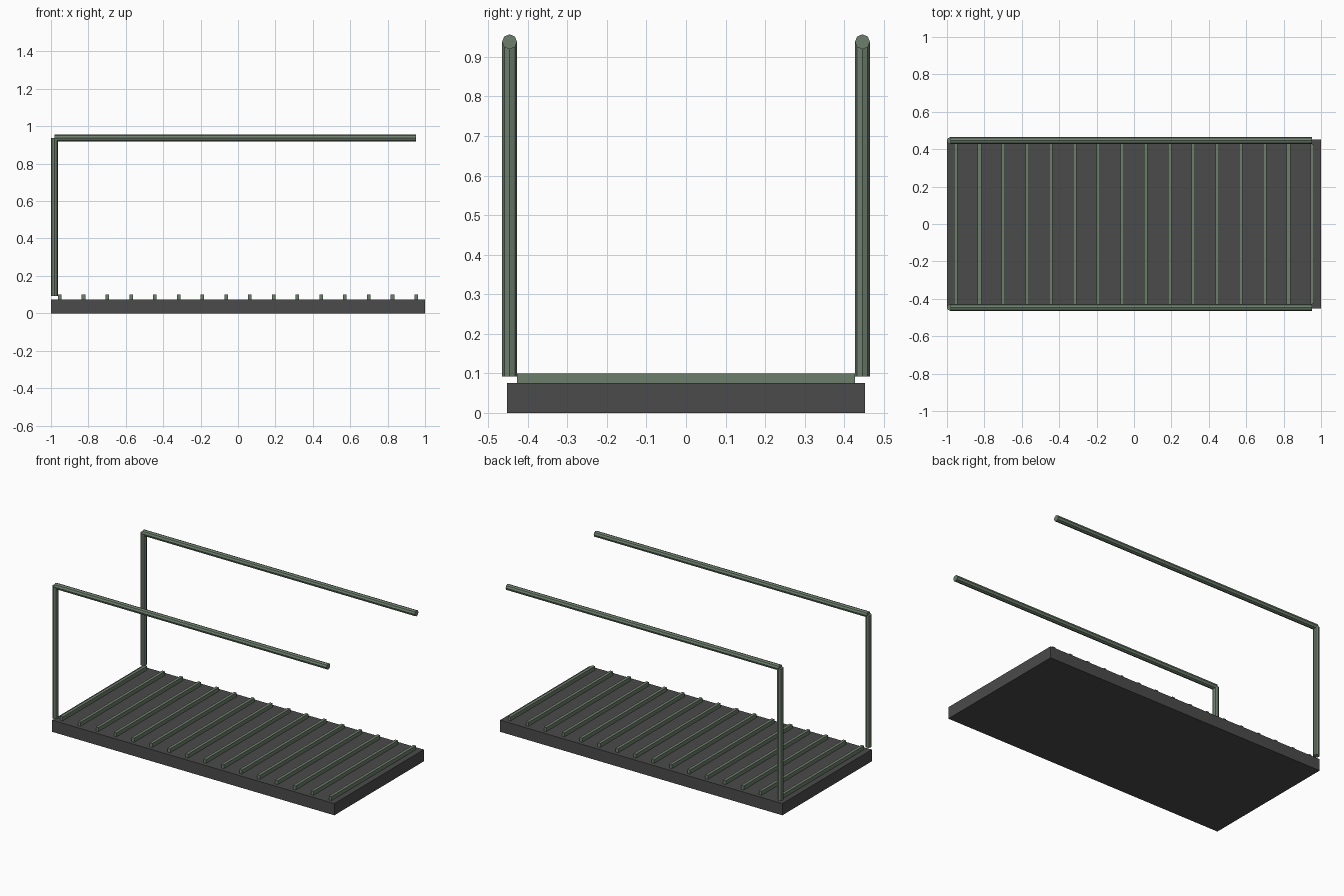
import bpy
import math
from mathutils import Vector

if "Cube" in bpy.data.objects:
    bpy.data.objects.remove(bpy.data.objects["Cube"])


def material(name, rgb):
    m = bpy.data.materials.new(name)
    m.diffuse_color = (*rgb, 1)
    m.use_nodes = True
    m.node_tree.nodes["Principled BSDF"].inputs["Base Color"].default_value = m.diffuse_color
    return m


charcoal = material("charcoal", (0.07, 0.07, 0.07))
green = material("grey green", (0.155, 0.21, 0.155))


def box(name, lo, hi, mat):
    lo, hi = Vector(lo), Vector(hi)
    bpy.ops.mesh.primitive_cube_add(size=1, location=(lo + hi) / 2)
    ob = bpy.context.object
    ob.name = name
    ob.scale = hi - lo
    ob.data.materials.append(mat)


def tube(name, a, b, radius, mat):
    a, b = Vector(a), Vector(b)
    bpy.ops.mesh.primitive_cylinder_add(
        vertices=8, radius=radius, depth=(b - a).length, location=(a + b) / 2)
    ob = bpy.context.object
    ob.name = name
    if abs(b.x - a.x) > 0.01:
        ob.rotation_euler = (0, math.pi / 2, 0)
    ob.data.materials.append(mat)


# Deck slab
box("deck", (-1, -0.453, 0), (1, 0.453, 0.075), charcoal)

# Cross slats on the deck
for i in range(16):
    x = -0.953 + i * 1.906 / 15
    box(f"slat_{i + 1}", (x - 0.0095, -0.427, 0.074), (x + 0.0095, 0.427, 0.1), green)

# Handrails, each with one end post
for side, y in (("front", -0.446), ("back", 0.446)):
    tube(side + "_post", (-0.981, y, 0.092), (-0.981, y, 0.938), 0.019, green)
    tube(side + "_rail", (-0.981, y, 0.938), (0.953, y, 0.938), 0.019, green)
